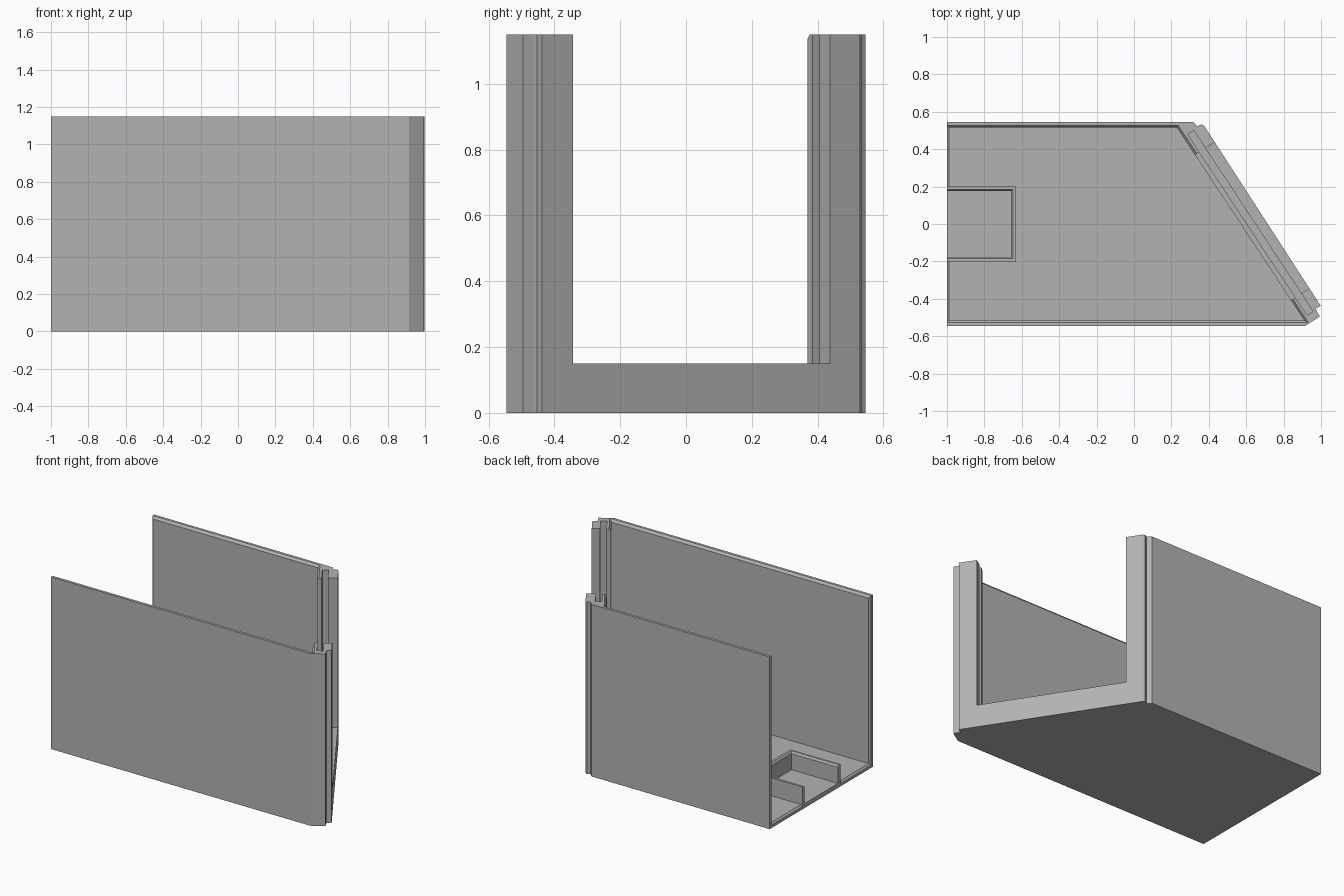
import bpy
import bmesh
from mathutils import Vector

if "Cube" in bpy.data.objects:
    bpy.data.objects.remove(bpy.data.objects["Cube"], do_unlink=True)

HEIGHT = 1.15
FLOOR = 0.03
SILL = 0.15
BEVEL_W, BEVEL_H = 0.012, 0.015

grey = bpy.data.materials.new("plain grey")
grey.use_nodes = True
colour = (0.45, 0.45, 0.45, 1)
grey.diffuse_color = colour
grey.node_tree.nodes["Principled BSDF"].inputs["Base Color"].default_value = colour


def loft(name, rings):
    """Closed solid through rings of equal point count."""
    bm = bmesh.new()
    loops = [[bm.verts.new(p) for p in ring] for ring in rings]
    bm.faces.new(loops[0])
    bm.faces.new(loops[-1])
    for low, high in zip(loops, loops[1:]):
        for i in range(len(low)):
            j = (i + 1) % len(low)
            bm.faces.new((low[i], low[j], high[j], high[i]))
    bmesh.ops.recalc_face_normals(bm, faces=bm.faces)
    mesh = bpy.data.meshes.new(name)
    bm.to_mesh(mesh)
    bm.free()
    mesh.materials.append(grey)
    obj = bpy.data.objects.new(name, mesh)
    bpy.context.collection.objects.link(obj)
    return obj


def at_z(poly, z):
    return [(x, y, z) for x, y in poly]


def prism(name, poly, z0, z1):
    return loft(name, [at_z(poly, z0), at_z(poly, z1)])


def rect(x0, x1, y0, y1):
    return [(x0, y0), (x1, y0), (x1, y1), (x0, y1)]


def combine(target, tool, operation="DIFFERENCE"):
    """Apply a boolean and remove the tool."""
    mod = target.modifiers.new("boolean", "BOOLEAN")
    mod.operation = operation
    mod.solver = "EXACT"
    mod.object = tool
    bpy.context.view_layer.objects.active = target
    bpy.ops.object.modifier_apply(modifier=mod.name)
    bpy.data.objects.remove(tool, do_unlink=True)


# Outer body with notched corners on the slanted side
outline = [(-1, -0.545), (0.915, -0.545), (0.993, -0.495), (0.977, -0.465),
           (0.972, -0.453), (0.998, -0.437), (0.375, 0.525), (0.36, 0.533),
           (0.34, 0.522), (0.317, 0.545), (-1, 0.545)]
shell = prism("open_housing", outline, 0, HEIGHT)

# Slanted wall frame: origin, direction along it and outward normal
origin = Vector((0.23, 0.515))
end = Vector((0.91, -0.515))
along = (end - origin).normalized()
outward = Vector((-along.y, along.x))


def slanted(t0, t1, n0, n1):
    return [tuple(origin + along * t + outward * n)
            for t, n in ((t0, n0), (t1, n0), (t1, n1), (t0, n1))]


# Cavity, open at the top and one end, with a bevelled top rim
def cavity_ring(grow, z):
    slope = along.x / along.y
    shift = grow / outward.x
    y = end.y - grow
    front = (end.x + shift + slope * (y - end.y), y)
    y = origin.y + grow
    back = (origin.x + shift + slope * (y - origin.y), y)
    return at_z([(-1.1, front[1]), front, back, (-1.1, back[1])], z)


combine(shell, loft("cavity", [cavity_ring(0, FLOOR),
                               cavity_ring(0, HEIGHT - BEVEL_H),
                               cavity_ring(BEVEL_W, HEIGHT),
                               cavity_ring(BEVEL_W, HEIGHT + 0.1)]))


# Bevel around the open end
def end_ring(x, grow):
    y, z = origin.y + grow, FLOOR - grow
    return [(x, -y, z), (x, y, z), (x, y, HEIGHT + 0.1), (x, -y, HEIGHT + 0.1)]


combine(shell, loft("end_bevel", [end_ring(-0.99, 0), end_ring(-1, BEVEL_W),
                                  end_ring(-1.1, BEVEL_W)]))

# Window opening and panel slot in the slanted wall
combine(shell, prism("window", slanted(0.175, 1.106, -0.05, 0.2), SILL, HEIGHT + 0.1))
combine(shell, prism("panel_slot", slanted(0.061, 1.22, 0.028, 0.066), 0.08, HEIGHT + 0.1))

# Low U-shaped rib on the floor
combine(shell, prism("rib_block", rect(-1, -0.632, -0.2, 0.2), 0.01, SILL), "UNION")


def rib_ring(grow, z):
    return at_z(rect(-1.1, -0.657 + grow, -0.176 - grow, 0.176 + grow), z)


combine(shell, loft("rib_hollow", [rib_ring(0, FLOOR), rib_ring(0, SILL - 0.012),
                                   rib_ring(0.009, SILL), rib_ring(0.009, SILL + 0.05)]))
